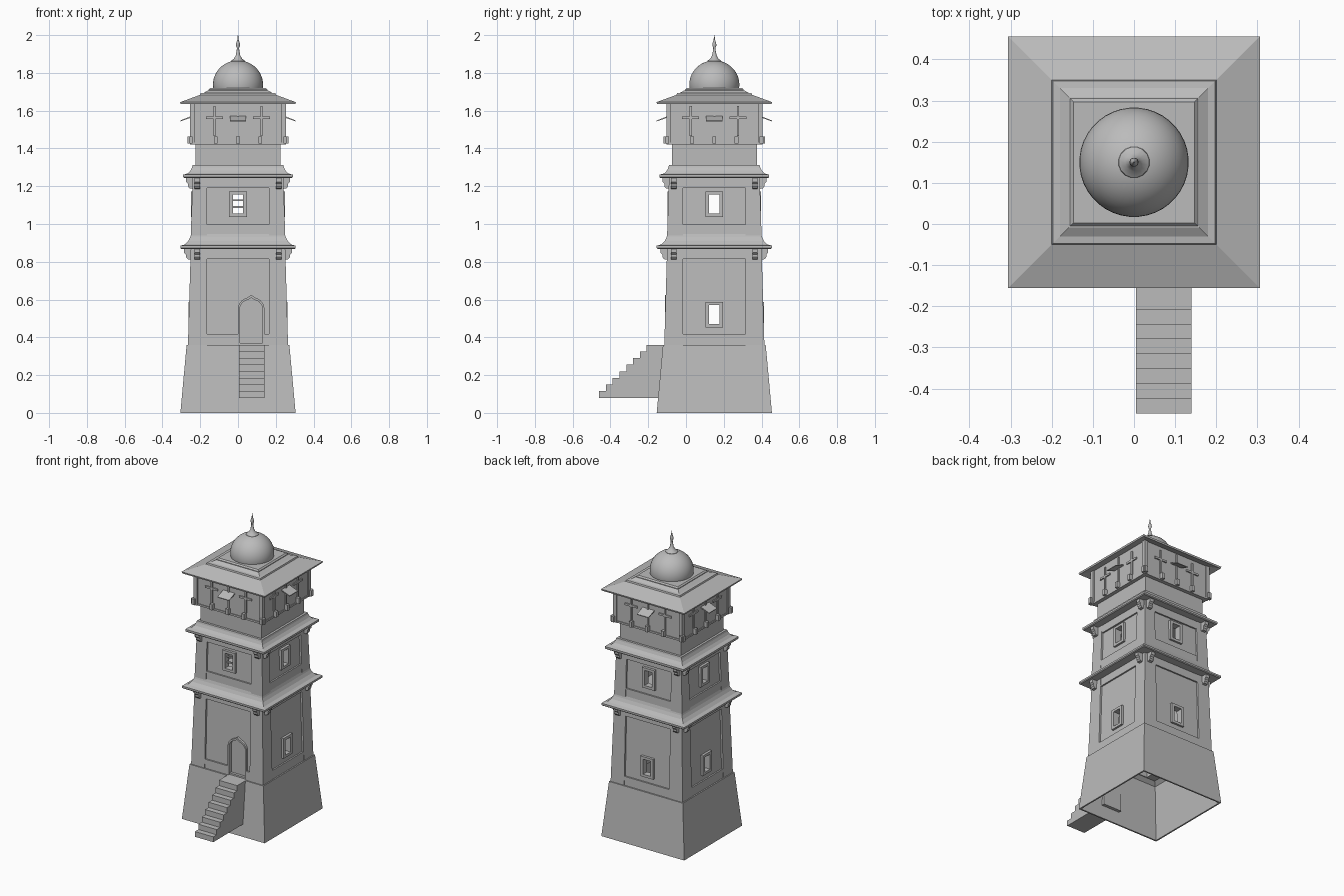
import bpy, bmesh, math
from mathutils import Matrix, Vector

if "Cube" in bpy.data.objects:
    bpy.data.objects.remove(bpy.data.objects["Cube"])

CENTRE_Y = 0.15
stone = bpy.data.materials.new("grey stone")
stone.use_nodes = True
GREY = (0.5, 0.5, 0.5, 1)
stone.diffuse_color = GREY
stone.node_tree.nodes["Principled BSDF"].inputs["Base Color"].default_value = GREY


def finish(name, bm, smooth=False):
    bmesh.ops.recalc_face_normals(bm, faces=bm.faces)
    mesh = bpy.data.meshes.new(name)
    bm.to_mesh(mesh)
    bm.free()
    mesh.materials.append(stone)
    obj = bpy.data.objects.new(name, mesh)
    bpy.context.collection.objects.link(obj)
    bpy.ops.object.select_all(action="DESELECT")
    obj.select_set(True)
    bpy.context.view_layer.objects.active = obj
    if smooth:
        bpy.ops.object.shade_smooth_by_angle(angle=math.radians(35))
    return obj


def turned(name, profile, sides=4, hollow=False, smooth=False):
    """Loft (half width, height) rings around the tower axis."""
    bm = bmesh.new()
    grow = math.sqrt(2) if sides == 4 else 1
    rings = []
    for r, z in profile:
        ring = []
        for i in range(sides):
            a = math.tau * (i + 0.5) / sides
            ring.append(bm.verts.new((r * grow * math.cos(a),
                                      CENTRE_Y + r * grow * math.sin(a), z)))
        rings.append(ring)
    pairs = list(zip(rings, rings[1:]))
    if hollow:
        pairs.append((rings[-1], rings[0]))
    else:
        bm.faces.new(rings[0])
        bm.faces.new(rings[-1])
    for low, high in pairs:
        for i in range(sides):
            j = (i + 1) % sides
            bm.faces.new((low[i], low[j], high[j], high[i]))
    return finish(name, bm, smooth)


def prism(bm, side, outline, a, b, across=True):
    """Extrude an outline on one tower side: (depth, z) across it or (u, z) outward."""
    spin = Matrix.Rotation(side * math.pi / 2, 3, "Z")
    caps = []
    for t in (a, b):
        cap = []
        for p, z in outline:
            u, d = (t, p) if across else (p, t)
            cap.append(bm.verts.new(spin @ Vector((u, -d, z)) + Vector((0, CENTRE_Y, 0))))
        caps.append(cap)
        bm.faces.new(cap)
    n = len(outline)
    for i in range(n):
        j = (i + 1) % n
        bm.faces.new((caps[0][i], caps[0][j], caps[1][j], caps[1][i]))


def block(bm, side, u0, u1, d0, d1, z0, z1, d1_top=None):
    top = d1 if d1_top is None else d1_top
    prism(bm, side, [(d0, z0), (d1, z0), (top, z1), (d0, z1)], u0, u1)


def arch(half, foot, spring, apex, mid=0.07, steps=6):
    """Slightly pointed arch outline, left foot to right foot."""
    left = [(mid - half, foot)]
    for i in range(steps):
        a = math.pi / 2 * i / steps
        left.append((mid - half * math.cos(a), spring + (apex - spring) * 0.85 * math.sin(a)))
    return left + [(mid, apex)] + [(2 * mid - u, z) for u, z in reversed(left)]


# Plinth, open underneath
turned("plinth", [(0.295, 0), (0.305, 0), (0.272, 0.36), (0.23, 0.36), (0.255, 0.34)], hollow=True)

# Storeys: bottom, top, outer half widths, window opening heights
STOREYS = [("lower", 0.36, 0.87, 0.265, 0.25, 0.47, 0.57),
           ("upper", 0.94, 1.245, 0.25, 0.24, 1.055, 1.155)]
PANEL, RECESS = 0.165, 0.012
for label, z0, z1, w0, w1, win0, win1 in STOREYS:
    core = turned(label + "_walls", [(w0 - RECESS, z0), (w1 - RECESS, z1),
                                     (w1 - 0.04, z1), (w0 - 0.04, z0)], hollow=True)
    cut, frames, piers, bands, brackets = [bmesh.new() for _ in range(5)]
    mid = w0 + (w1 - w0) * ((win0 + win1) / 2 - z0) / (z1 - z0)
    out = mid + 0.003
    for k in range(4):
        # Windows with frames, or the doorway on the lower front
        if label == "lower" and k == 0:
            prism(cut, k, arch(0.06, 0.37, 0.55, 0.61), 0.15, 0.4, across=False)
        else:
            block(cut, k, -0.027, 0.027, 0.15, 0.4, win0, win1)
            for s in (-1, 1):
                u = sorted((s * 0.027, s * 0.047))
                block(frames, k, *u, mid - 0.03, out, win0 - 0.017, win1 + 0.017)
            block(frames, k, -0.027, 0.027, mid - 0.03, out, win0 - 0.017, win0)
            block(frames, k, -0.027, 0.027, mid - 0.03, out, win1, win1 + 0.017)
        # Corner piers
        for s in (-1, 1):
            if s == 1:
                foot = [(PANEL, PANEL), (w0, PANEL), (w0, w0), (PANEL, w0)]
                head = [(PANEL, PANEL), (w1, PANEL), (w1, w1), (PANEL, w1)]
                spin = Matrix.Rotation(k * math.pi / 2, 3, "Z")
                loops = [[piers.verts.new(spin @ Vector((x, y, z)) + Vector((0, CENTRE_Y, 0)))
                          for x, y in loop] for loop, z in ((foot, z0), (head, z1))]
                for loop in loops:
                    piers.faces.new(loop)
                for i in range(4):
                    j = (i + 1) % 4
                    piers.faces.new((loops[0][i], loops[0][j], loops[1][j], loops[1][i]))
            # Scrolled bracket under the cornice
            reach = [(0.0, -0.06), (0.022, -0.056), (0.03, -0.045), (0.03, -0.032),
                     (0.04, -0.022), (0.04, 0.005), (0, 0.005)]
            prism(brackets, k, [(w1 - 0.005 + d, z1 + z) for d, z in reach],
                  s * 0.215 - 0.014, s * 0.215 + 0.014)
        # Skirting and top bands of each panel
        lean = (w0 - w1) / (z1 - z0)
        gaps = [(-PANEL, 0.0), (0.14, PANEL)] if label == "lower" and k == 0 else [(-PANEL, PANEL)]
        for u0, u1 in gaps:
            block(bands, k, u0, u1, w0 - 0.03, w0 - 0.002, z0, z0 + 0.058, w0 - 0.002 - lean * 0.058)
        block(bands, k, -PANEL, PANEL, w1 - 0.03, w1 - 0.002 + lean * 0.055, z1 - 0.055, z1, w1 - 0.002)
    cutter = finish("opening_cutter", cut)
    cutter.hide_render = True
    bpy.context.view_layer.objects.active = core
    mod = core.modifiers.new("openings", "BOOLEAN")
    mod.object = cutter
    mod.solver = "EXACT"
    bpy.ops.object.modifier_apply(modifier=mod.name)
    bpy.data.objects.remove(cutter)
    # Bars in the upper front window
    if label == "upper":
        for z in (1.085, 1.122):
            block(frames, 0, -0.027, 0.027, mid - 0.025, mid - 0.015, z, z + 0.009)
    for part, bm in (("window_frames", frames), ("corner_piers", piers),
                     ("panel_bands", bands), ("brackets", brackets)):
        finish(label + "_" + part, bm)

# Door surround, leaf and stairs
bm = bmesh.new()
prism(bm, 0, arch(0.07, 0.36, 0.55, 0.625) + arch(0.06, 0.36, 0.55, 0.61)[::-1], 0.23, 0.26, across=False)
finish("door_surround", bm)
bm = bmesh.new()
prism(bm, 0, arch(0.064, 0.36, 0.55, 0.614), 0.225, 0.235, across=False)
finish("door_leaf", bm)
bm = bmesh.new()
steps = [(0.265, 0.08)]
for i in range(8):
    d = 0.61 - 0.036 * i
    steps += [(d, 0.08 + 0.035 * i), (d, 0.115 + 0.035 * i)]
prism(bm, 0, steps + [(0.265, 0.36)], 0.005, 0.14)
finish("stairs", bm)

# Flared cornices
turned("lower_cornice", [(0.235, 0.868), (0.3, 0.868), (0.305, 0.873), (0.305, 0.885), (0.28, 0.892),
                         (0.263, 0.91), (0.253, 0.93), (0.247, 0.95)])
turned("upper_cornice", [(0.225, 1.243), (0.285, 1.243), (0.29, 1.248), (0.29, 1.261), (0.265, 1.268),
                         (0.251, 1.283), (0.243, 1.3), (0.24, 1.312)])

# Gallery with posts, rails, corbels, crosses and awnings
turned("drum", [(0.225, 1.3), (0.225, 1.43)])
turned("gallery_walls", [(0.245, 1.42), (0.245, 1.66)])
posts, corbels, crosses, awnings = [bmesh.new() for _ in range(4)]
for k in range(4):
    for s in (-1, 1):
        block(posts, k, s * 0.243 - 0.011, s * 0.243 + 0.011, 0.23, 0.254, 1.42, 1.65)
        block(crosses, k, s * 0.125 - 0.006, s * 0.125 + 0.006, 0.24, 0.253, 1.465, 1.625)
        block(crosses, k, s * 0.125 - 0.045, s * 0.125 + 0.045, 0.24, 0.253, 1.555, 1.568)
    block(posts, k, -0.235, 0.235, 0.24, 0.25, 1.42, 1.432)
    for u in (-0.25, -0.118, 0, 0.118, 0.25):
        block(corbels, k, u - 0.01, u + 0.01, 0.24, 0.268, 1.425, 1.463)
    block(crosses, k, -0.005, 0.005, 0.24, 0.252, 1.46, 1.64)
    prism(awnings, k, [(0.24, 1.566), (0.305, 1.543), (0.305, 1.548), (0.24, 1.574)], -0.043, 0.043)
for name, bm in (("gallery_posts", posts), ("gallery_corbels", corbels),
                 ("gallery_crosses", crosses), ("gallery_awnings", awnings)):
    finish(name, bm)

# Hipped roof, dome slab, dome and finial
turned("eaves_roof", [(0.23, 1.655), (0.303, 1.634), (0.306, 1.645), (0.2, 1.684), (0.197, 1.693),
                      (0.18, 1.695), (0.158, 1.708)])
turned("dome_slab", [(0.155, 1.7), (0.155, 1.712), (0.147, 1.72)])
dome = []
for i in range(13):
    a = math.radians(-18 + 8.5 * i)
    dome.append((0.133 * math.cos(a), 1.738 + 0.128 * math.sin(a)))
turned("dome", [(0.12, 1.71)] + dome, sides=40, smooth=True)
turned("finial", [(0.04, 1.855), (0.037, 1.864), (0.022, 1.875), (0.012, 1.893), (0.007, 1.92), (0.006, 1.932),
                  (0.011, 1.945), (0.01, 1.957), (0.004, 1.975), (0.001, 2.0)], sides=16, smooth=True)
